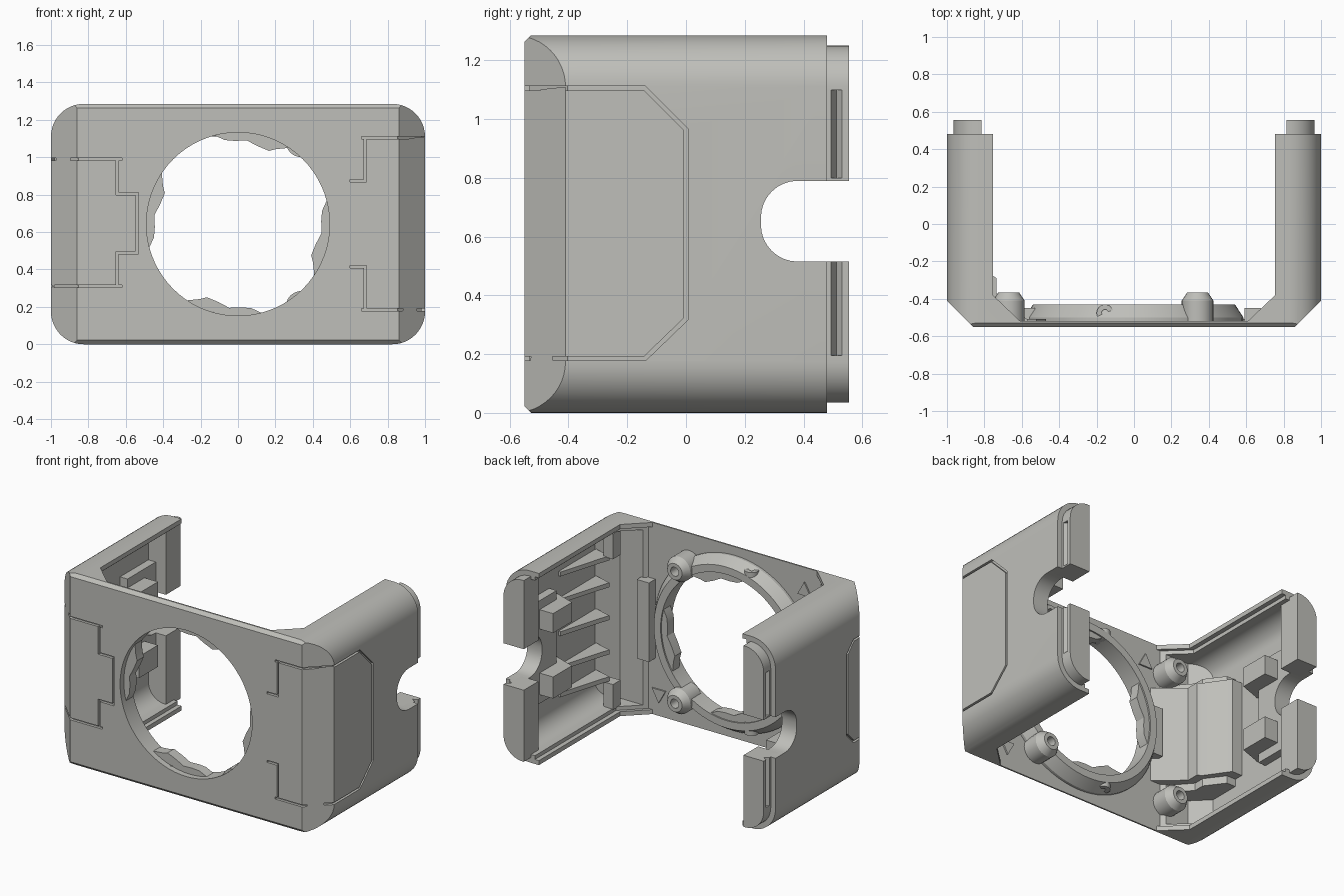
import bpy, bmesh, math
from mathutils import Vector

if "Cube" in bpy.data.objects:
    bpy.data.objects.remove(bpy.data.objects["Cube"])

H = 1.285
MID = H / 2
grey = bpy.data.materials.new("warm_grey")
grey.diffuse_color = (0.52, 0.52, 0.49, 1)
grey.use_nodes = True
grey.node_tree.nodes["Principled BSDF"].inputs["Base Color"].default_value = grey.diffuse_color


def finish(name, bm):
    bmesh.ops.recalc_face_normals(bm, faces=bm.faces)
    me = bpy.data.meshes.new(name)
    bm.to_mesh(me)
    bm.free()
    me.materials.append(grey)
    ob = bpy.data.objects.new(name, me)
    bpy.context.collection.objects.link(ob)
    return ob


def prism(name, pts, axis, a, b):
    """Extrude a 2D outline along an axis; the outline uses the other two axes in order."""
    bm = bmesh.new()

    def place(p, h):
        c = list(p)
        c.insert("xyz".index(axis), h)
        return bm.verts.new(c)
    lo, hi = [place(p, a) for p in pts], [place(p, b) for p in pts]
    bm.faces.new(lo)
    bm.faces.new(hi)
    n = len(pts)
    for i in range(n):
        j = (i + 1) % n
        bm.faces.new((lo[i], lo[j], hi[j], hi[i]))
    return finish(name, bm)


def box(name, x, y, z):
    return prism(name, [(x[0], y[0]), (x[1], y[0]), (x[1], y[1]), (x[0], y[1])], "z", *z)


def lathe(name, prof, x, z, seg=48):
    """Revolve closed (radius, y) loop around a y-parallel axis."""
    bm = bmesh.new()
    rings = []
    for i in range(seg):
        a = math.tau * i / seg
        rings.append([bm.verts.new((x + r * math.cos(a), y, z + r * math.sin(a))) for r, y in prof])
    n = len(prof)
    for i in range(seg):
        p, q = rings[i], rings[(i + 1) % seg]
        for k in range(n):
            m = (k + 1) % n
            bm.faces.new((p[k], q[k], q[m], p[m]))
    return finish(name, bm)


def boolean(ob, other, op="DIFFERENCE", keep=False):
    mod = ob.modifiers.new("cut", "BOOLEAN")
    mod.operation, mod.solver, mod.object = op, "EXACT", other
    me = bpy.data.meshes.new_from_object(ob.evaluated_get(bpy.context.evaluated_depsgraph_get()))
    ob.modifiers.clear()
    ob.data = me
    if not keep:
        bpy.data.objects.remove(other)


def body(name, t, back):
    """Rounded case block inset by t, with chamfered front corners."""
    r = 0.175 - t
    pts = []
    for cx, cz, a0 in ((1, 1, 0), (-1, 1, 90), (-1, -1, 180), (1, -1, 270)):
        for k in range(13):
            a = math.radians(a0 + 7.5 * k)
            pts.append((cx * 0.825 + r * math.cos(a), MID + cz * (MID - 0.175) + r * math.sin(a)))
    ob = prism(name, pts, "y", -0.55 + t, back)
    bm = bmesh.new()
    bm.from_mesh(ob.data)
    planes = [((s, -0.41, 0), (s, -1, 0)) for s in (1, -1)]
    planes += [((0, -0.55, MID + s * (MID - 0.022)), (0, -1, s)) for s in (1, -1)]
    for co, no in planes:
        no = Vector(no).normalized()
        res = bmesh.ops.bisect_plane(bm, geom=bm.verts[:] + bm.edges[:] + bm.faces[:],
                                     plane_co=Vector(co) - no * t, plane_no=no, clear_outer=True)
        edges = [e for e in res["geom_cut"] if isinstance(e, bmesh.types.BMEdge)]
        bmesh.ops.edgeloop_fill(bm, edges=edges)
    bmesh.ops.recalc_face_normals(bm, faces=bm.faces)
    bm.to_mesh(ob.data)
    bm.free()
    return ob


def band(path, w):
    """Outline of a strip of width w following a path."""
    pts = [Vector(p) for p in path]
    out, inn = [], []
    for i, p in enumerate(pts):
        d1 = (p - pts[i - 1]).normalized() if i else (pts[1] - p).normalized()
        d2 = (pts[i + 1] - p).normalized() if i < len(pts) - 1 else d1
        n1, n2 = Vector((-d1.y, d1.x)), Vector((-d2.y, d2.x))
        m = (n1 + n2) / (1 + n1.dot(n2)) * w / 2
        out.append(p + m)
        inn.append(p - m)
    return [tuple(p) for p in out + inn[::-1]]


def opening(name, e, z0, z1):
    x, y = 0.755 + e, -0.518
    return prism(name, [(-x, 0.7), (-x, -0.38), (-0.61 - e, y), (0.61 + e, y), (x, -0.38), (x, 0.7)],
                 "z", z0, z1)


# U-shaped shell: block minus cavity, open middle and stepped rim
shell = body("shell", 0, 0.48)
boolean(shell, body("cavity", 0.055, 0.6))
boolean(shell, opening("middle", 0, -0.1, 1.4))
boolean(shell, opening("rim_step", 0.03, 0.03, H - 0.03))
boolean(shell, prism("lens_cut", [(0.49 * math.cos(math.tau * i / 72), MID + 0.49 * math.sin(math.tau * i / 72))
                                  for i in range(72)], "y", -0.7, -0.4))

# Panel seams on the front and around both corners
skin = body("skin", 0, 0.48)
boolean(skin, body("skin_core", 0.018, 0.6))
seams = [
    ("x", 0.66, 1.1, [(-0.6, 1.105), (-0.14, 1.105), (0, 0.965), (0, 0.32), (-0.14, 0.185), (-0.6, 0.185)]),
    ("y", -0.6, -0.5, [(0.6, 0.875), (0.68, 0.875), (0.68, 1.105)]),
    ("y", -0.6, -0.5, [(0.6, 0.415), (0.68, 0.415), (0.68, 0.185)]),
    ("x", -1.1, -0.62, [(-0.6, 0.99), (-0.35, 0.99), (-0.28, 0.92), (-0.28, 0.38), (-0.35, 0.31), (-0.6, 0.31)]),
    ("y", -0.6, -0.5, [(-0.645, 0.99), (-0.645, 0.805), (-0.54, 0.805), (-0.54, 0.49), (-0.645, 0.49),
                       (-0.645, 0.31)]),
]
for axis, a, b, path in seams:
    cut = prism("seam", band(path, 0.014), axis, a, b)
    boolean(cut, skin, "INTERSECT", keep=True)
    boolean(shell, cut)
bpy.data.objects.remove(skin)


# Cable slot through the back ends of both arms
def slot_cut(ob):
    pts = [(0.7, 0.515), (0.7, 0.79)]
    for cz, a0 in ((0.665, 90), (0.64, 180)):
        for k in range(9):
            a = math.radians(a0 + 11.25 * k)
            pts.append((0.38 + 0.125 * math.cos(a), cz + 0.125 * math.sin(a)))
    boolean(ob, prism("slot", pts, "x", -1.2, 1.2))


slot_cut(shell)

for s, side in ((1, "right"), (-1, "left")):
    # Tongue at the arm end, with a bevelled tip and shallow outer grooves
    tongue = body(side + "_tongue", 0.035, 0.555)
    boolean(tongue, box("keep", sorted((s * 0.815, s * 1.1)), (0.40, 0.6), (0, 1.3)), "INTERSECT")
    slot_cut(tongue)
    for z0, z1 in ((0.79, 1.1), (0.185, 0.515)):
        boolean(tongue, prism("groove", [(s * 0.98, 0.485), (s * 0.98, 0.54), (s * 0.935, 0.512)],
                              "z", z0 + 0.01, z1))
    # Lining and blocks around the slot
    lining = box(side + "_lining", sorted((s * 0.89, s * 0.96)), (0.1, 0.44), (0.3, 0.99))
    slot_cut(lining)
    for tag, z in (("upper", (0.8, 0.93)), ("lower", (0.36, 0.505))):
        prism(f"{side}_{tag}_block", [(s * 0.96, 0.02), (s * 0.79, 0.08), (s * 0.79, 0.28), (s * 0.96, 0.28)],
              "z", *z)

# Lens ring with four bayonet teeth
lathe("lens_ring", [(0.49, -0.53), (0.585, -0.53), (0.585, -0.5), (0.54, -0.43), (0.49, -0.43)], 0, MID, 72)
tooth = [(15, 0.492), (9, 0.455), (2, 0.445), (-6, 0.45), (-14, 0.43), (-23, 0.425), (-27, 0.45), (-34, 0.492)]
for k in range(4):
    arc = [(a, r) for a, r in tooth] + [(a, 0.505) for a in range(-34, 16, 7)]
    pts = [(r * math.cos(math.radians(a + 90 * k)), MID + r * math.sin(math.radians(a + 90 * k)))
           for a, r in arc]
    prism(f"bayonet_tooth_{k + 1}", pts, "y", -0.51, -0.44)

# Screw bosses on the back of the front plate
for x in (0.34, -0.67):
    for z, tag in ((0.2, "lower"), (H - 0.2, "upper")):
        lathe(f"{tag}_boss", [(0.03, -0.53), (0.085, -0.53), (0.085, -0.41), (0.055, -0.365), (0.03, -0.365)],
              x, z, 24)
# Small pins at the ring's top and bottom
for z in (1.15, 0.135):
    peg = lathe("ring_pin", [(0.018, -0.04), (0.045, -0.04), (0.045, 0.04), (0.018, 0.04)], 0, 0, 20)
    peg.rotation_euler.x = math.pi / 2
    peg.location = (-0.155, -0.475, z)

# Raised triangular frames on the inner corners of the front plate
for x, z, s in ((-0.52, 1.14, 1), (0.56, 0.14, -1)):
    tri = [(x - 0.05, z - s * 0.04), (x + 0.05, z - s * 0.04), (x, z + s * 0.05)]
    prism("corner_mark", tri, "y", -0.525, -0.508)

# Latch housing in the left corner, with stepped end caps
house = [(-0.96, -0.12), (-0.87, -0.12), (-0.765, -0.27), (-0.735, -0.29), (-0.735, -0.37), (-0.63, -0.46),
         (-0.56, -0.52), (-0.85, -0.53), (-0.97, -0.41)]
prism("latch_housing", house, "z", 0.33, 0.97)
cap = [(-0.96, -0.18), (-0.88, -0.18), (-0.79, -0.3), (-0.79, -0.37), (-0.66, -0.52), (-0.85, -0.53),
       (-0.97, -0.41)]
prism("latch_upper_cap", cap, "z", 0.97, 1.02)
prism("latch_lower_cap", cap, "z", 0.28, 0.33)
box("latch_hinge", (-0.6, -0.53), (-0.53, -0.45), (0.48, 0.81))

# Right corner: hinge bar, ribs and corner stops
box("hinge_bar", (0.59, 0.68), (-0.53, -0.45), (0.38, 0.91))
for k, z in enumerate((0.24, 0.42, 0.65, 0.87, 1.05)):
    prism(f"arm_rib_{k + 1}", [(0.96, -0.4), (0.82, -0.36), (0.84, -0.3), (0.93, 0.0), (0.96, 0.0)],
          "z", z - 0.015, z + 0.015)
for z in (0.12, 1.13):
    box("corner_stop", (0.78, 0.85), (-0.42, -0.34), (z - 0.07, z + 0.1))

for ob in bpy.context.scene.objects:
    ob.select_set(True)
bpy.context.view_layer.objects.active = shell
bpy.ops.object.shade_smooth_by_angle(angle=math.radians(25))
